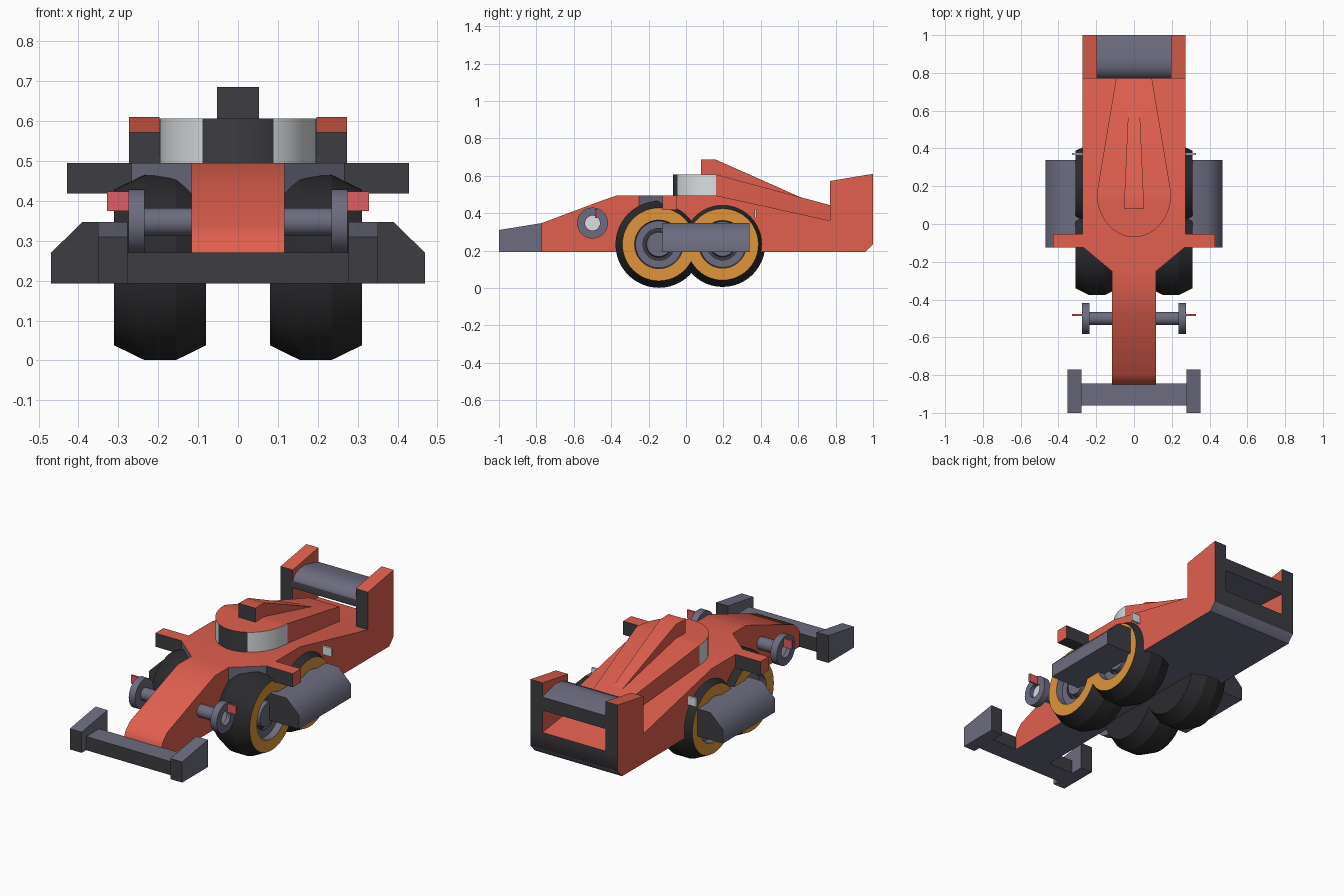
import bpy, bmesh, math

if "Cube" in bpy.data.objects:
    bpy.data.objects.remove(bpy.data.objects["Cube"])

# Flat colours
COLOURS = {
    "red": (0.75, 0.116, 0.078), "blue_grey": (0.15, 0.15, 0.215),
    "dark_grey": (0.046, 0.046, 0.054), "tyre_black": (0.024, 0.024, 0.027),
    "orange": (0.74, 0.305, 0.043), "light_grey": (0.71, 0.74, 0.76),
    "pink_red": (0.74, 0.11, 0.125),
}
NAMES = list(COLOURS)
MATS = []
for n, c in COLOURS.items():
    m = bpy.data.materials.new(n)
    m.diffuse_color = (*c, 1)
    m.use_nodes = True
    m.node_tree.nodes["Principled BSDF"].inputs["Base Color"].default_value = m.diffuse_color
    MATS.append(m)


def finish(name, bm, angle=46):
    bmesh.ops.recalc_face_normals(bm, faces=bm.faces[:])
    me = bpy.data.meshes.new(name)
    bm.to_mesh(me)
    bm.free()
    for m in MATS:
        me.materials.append(m)
    ob = bpy.data.objects.new(name, me)
    bpy.context.collection.objects.link(ob)
    bpy.ops.object.select_all(action='DESELECT')
    ob.select_set(True)
    bpy.context.view_layer.objects.active = ob
    bpy.ops.object.shade_smooth_by_angle(angle=math.radians(angle))
    return ob


def rect(y, w, zb, zt, cx=0.0):
    return [(cx - w, y, zb), (cx + w, y, zb), (cx + w, y, zt), (cx - w, y, zt)]


def loft(name, sections, colour, rule=None, dark_ends=True, under="blue_grey"):
    """Skin a row of equal cross-sections; front and back faces go dark."""
    bm = bmesh.new()
    rows = [[bm.verts.new(p) for p in s] for s in sections]
    k = len(rows[0])
    for a, b in zip(rows, rows[1:]):
        for i in range(k):
            j = (i + 1) % k
            bm.faces.new((a[i], a[j], b[j], b[i]))
    bm.faces.new(rows[0])
    bm.faces.new(rows[-1])
    bmesh.ops.recalc_face_normals(bm, faces=bm.faces[:])
    for f in bm.faces:
        c = rule(f) if rule else None
        if c is None:
            c, n = colour, f.normal
            if dark_ends and abs(n.y) > 0.9:
                c = "dark_grey"
            elif dark_ends and n.z < -0.5:
                c = under
        f.material_index = NAMES.index(c)
    return finish(name, bm)


def lathe(name, profile, colours, side, cy, cz, steps=48):
    """Spin (x, radius) points about the x axis; one colour per segment."""
    bm = bmesh.new()
    rows = []
    for x, r in profile:
        if r == 0:
            rows.append([bm.verts.new((side * x, cy, cz))] * steps)
        else:
            rows.append([bm.verts.new((side * x, cy + r * math.cos(t), cz + r * math.sin(t)))
                         for t in (2 * math.pi * i / steps for i in range(steps))])
    for a, b, c in zip(rows, rows[1:], colours):
        for i in range(steps):
            j = (i + 1) % steps
            f = bm.faces.new(list(dict.fromkeys((a[i], a[j], b[j], b[i]))))
            f.material_index = NAMES.index(c)
    return finish(name, bm, 24)


# Main body: narrow nose, wide middle, sloping tail
def body_rule(f):
    n = f.normal
    if abs(n.x) > 0.4 and abs(n.y) > 0.4:
        return "blue_grey"
    if n.y < -0.9:
        return "red"


loft("body", [rect(-0.85, 0.117, 0.193, 0.27), rect(-0.835, 0.117, 0.193, 0.3),
              rect(-0.80, 0.117, 0.193, 0.336),
              rect(-0.48, 0.117, 0.193, 0.456), rect(-0.37, 0.117, 0.193, 0.495),
              rect(-0.25, 0.117, 0.193, 0.495),
              rect(-0.12, 0.273, 0.193, 0.495), rect(0.16, 0.273, 0.193, 0.495),
              rect(0.77, 0.273, 0.193, 0.36), rect(0.96, 0.273, 0.193, 0.335),
              rect(1.0, 0.273, 0.235, 0.33)], "red", body_rule)


# Cockpit cowl: round windscreen front, long tapering tail
def cowl_rule(f):
    c, n = f.calc_center_median(), f.normal
    if abs(n.z) < 0.3 and c.y < 0.159:
        return "dark_grey" if abs(c.x) < 0.09 else "light_grey"


arc = [math.radians(a) for a in [1] + list(range(9, 91, 9))]
loft("cockpit_cowl",
     [rect(0.16 - 0.23 * math.cos(t), 0.197 * math.sin(t), 0.4, 0.607) for t in arc]
     + [rect(0.77, 0.095, 0.3, 0.443)], "red", cowl_rule)

# Air intake fin on the cowl
loft("intake_fin", [rect(0.08, 0.053, 0.55, 0.686), rect(0.16, 0.05, 0.55, 0.686),
                    rect(0.61, 0.03, 0.44, 0.486)], "red")

# Rear wing
loft("rear_wing", [rect(0.77, 0.205, 0.47, 0.51), rect(0.79, 0.205, 0.468, 0.54),
                   rect(0.83, 0.205, 0.465, 0.557), rect(0.88, 0.205, 0.462, 0.56),
                   rect(1.0, 0.205, 0.455, 0.53)], "blue_grey")

# Front wing bar
loft("front_wing", [rect(-0.96, 0.285, 0.193, 0.27), rect(-0.845, 0.285, 0.193, 0.27)],
     "blue_grey")

TYRE = [(0.08, 0), (0.08, 0.195), (0.155, 0.232), (0.235, 0.232), (0.311, 0.195),
        (0.311, 0.13), (0.275, 0.125), (0.275, 0.085), (0.255, 0.085), (0.255, 0.07),
        (0.285, 0.065), (0.285, 0)]
TYRE_COLOURS = ["tyre_black"] * 4 + ["orange", "blue_grey", "blue_grey", "dark_grey",
                                     "dark_grey", "blue_grey", "blue_grey"]

for s, tag in ((-1, "left"), (1, "right")):
    # Wing end plates
    loft(f"rear_end_plate_{tag}", [rect(0.77, 0.038, 0.3, 0.572, s * 0.235),
                                   rect(1.0, 0.038, 0.3, 0.61, s * 0.235)], "red")
    loft(f"front_end_plate_{tag}", [rect(-1.0, 0.037, 0.193, 0.31, s * 0.314),
                                    rect(-0.77, 0.037, 0.193, 0.347, s * 0.314)], "blue_grey")
    # Side pod with chamfered upper edge
    pod = [(0.25, 0.193), (0.469, 0.193), (0.469, 0.27), (0.39, 0.347), (0.25, 0.347)]
    loft(f"side_pod_{tag}", [[(s * x, y, z) for x, z in pod] for y in (-0.125, 0.34)],
         "blue_grey")
    # Mirror arm
    loft(f"mirror_arm_{tag}", [rect(y, 0.1, 0.418, 0.495, s * 0.329) for y in (-0.125, -0.052)],
         "red", under="dark_grey")
    # Small marker plates
    loft(f"front_marker_{tag}", [rect(y, 0.032, 0.375, 0.423, s * 0.296)
                                 for y in (-0.487, -0.477)], "pink_red", dark_ends=False)
    loft(f"rear_marker_{tag}", [rect(y, 0.032, 0.375, 0.423, s * 0.296)
                                for y in (0.365, 0.377)], "light_grey", dark_ends=False)
    # Paired wheels
    for end, cy, k in (("front", -0.145, 1.0), ("rear", 0.196, 0.98)):
        lathe(f"{end}_wheel_{tag}", [(x, r * k) for x, r in TYRE], TYRE_COLOURS,
              s, cy, 0.233)
    # Front axle and open brake ring
    lathe(f"front_axle_{tag}", [(0.0, 0), (0.0, 0.035), (0.25, 0.035), (0.25, 0)],
          ["blue_grey"] * 3, s, -0.5, 0.347, 24)
    lathe(f"brake_ring_{tag}", [(0.235, 0), (0.235, 0.083), (0.275, 0.083), (0.275, 0.04),
                                (0.252, 0.04), (0.252, 0)],
          ["blue_grey"] * 4 + ["light_grey"], s, -0.5, 0.347, 32)
